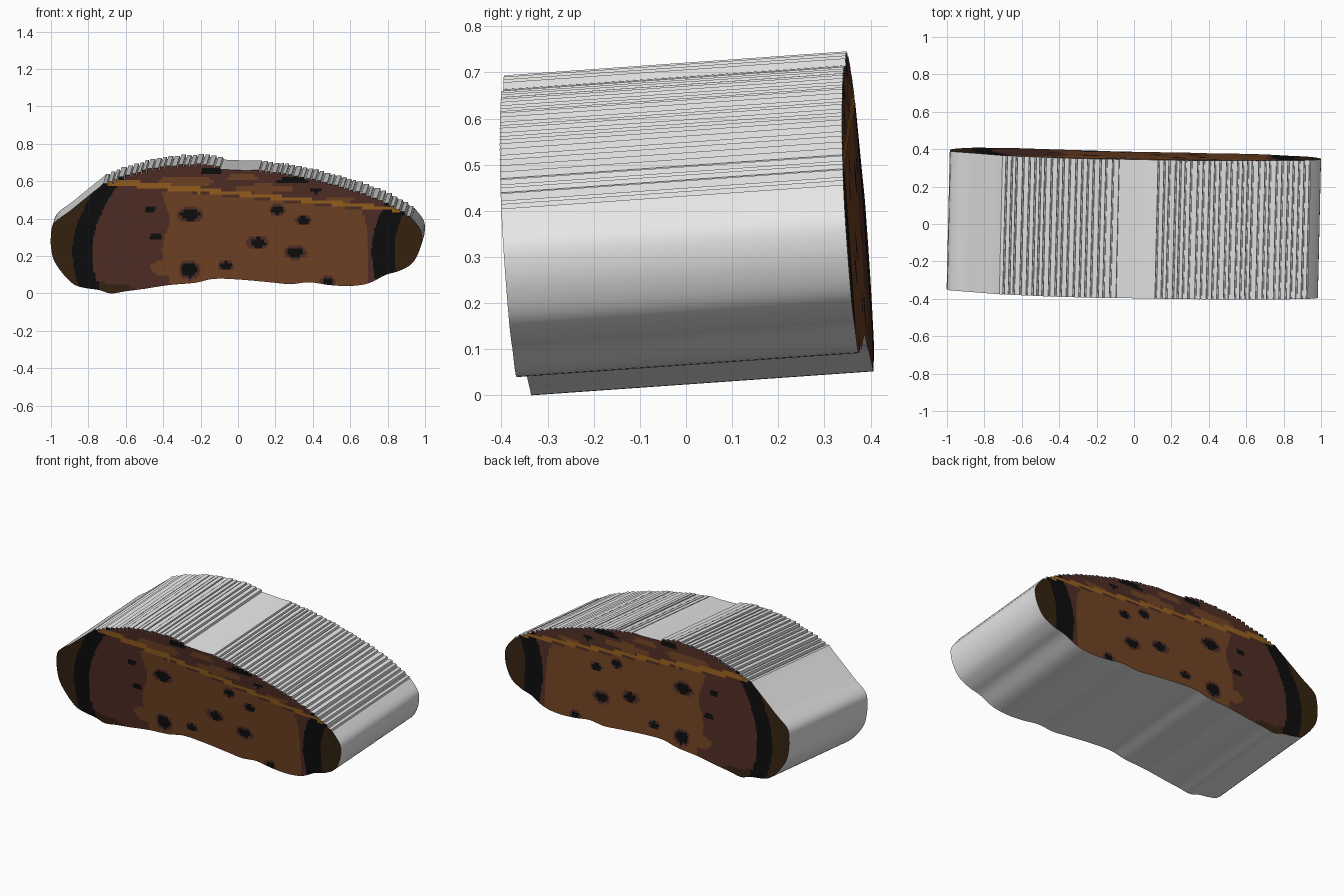
import bpy, bmesh, math, random
from mathutils import Vector

if "Cube" in bpy.data.objects:
    bpy.data.objects.remove(bpy.data.objects["Cube"])

random.seed(4)
DEPTH = Vector((0.017, 0.742, 0.052))        # slightly tilted extrusion


def material(name, rgb):
    m = bpy.data.materials.new(name)
    m.diffuse_color = (*rgb, 1)
    m.use_nodes = True
    m.node_tree.nodes["Principled BSDF"].inputs["Base Color"].default_value = m.diffuse_color
    return m


wall_grey = material("pale grey", (0.8, 0.8, 0.8))
cap_mats = [material("warm brown", (0.160, 0.055, 0.017)),
            material("reddish brown", (0.080, 0.026, 0.018)),
            material("black", (0.004, 0.004, 0.004)),
            material("dark olive brown", (0.035, 0.016, 0.005)),
            material("gold", (0.300, 0.115, 0.012))]
BROWN, RED, BLACK, OLIVE, GOLD = range(5)

# Silhouette of the front end: top from left to right, then underside back to the left
top = [(-1, .31), (-.985, .375), (-.9, .44), (-.82, .505), (-.72, .58), (-.6, .625), (-.45, .665),
       (-.3, .683), (-.18, .685), (-.09, .665), (.09, .655), (.25, .635), (.4, .605),
       (.55, .565), (.7, .515), (.82, .465), (.92, .405), (.97, .35), (.983, .30)]
under = [(.97, .23), (.93, .16), (.86, .12), (.79, .10), (.70, .055), (.6, .04), (.49, .045),
         (.38, .06), (.28, .05), (.17, .06), (0, .075), (-.13, .078), (-.23, .057),
         (-.37, .045), (-.5, .025), (-.6, .012), (-.68, 0), (-.74, .018), (-.82, .03),
         (-.88, .05), (-.94, .11), (-.985, .18), (-1, .25)]


def spline(pts, steps=4):
    out = []
    n = len(pts)
    for i in range(n):
        a, b, c, d = (Vector(pts[(i + k) % n]) for k in (-1, 0, 1, 2))
        for s in range(steps):
            t = s / steps
            out.append(b + (c - a) * t / 2 + (a - 2.5 * b + 2 * c - d / 2) * t * t
                       + (1.5 * (b - c) + (d - a) / 2) * t ** 3)
    return out


def height(x):
    for (xa, za), (xb, zb) in zip(top, top[1:]):
        if xa <= x <= xb:
            return za + (zb - za) * (x - xa) / (xb - xa)


def ridges(x0, x1):
    # stepped teeth across the top surface
    out, x = [], x0
    while x < x1 - 0.03:
        w = random.uniform(.015, .028)
        z, h = height(x + w / 2), random.uniform(.004, .010)
        out += [(x, z + h), (x + w, z + h), (x + w + .002, z - .006), (x + w + .007, z - .006)]
        x += w + .009
    return [Vector(p) for p in out]


smooth = spline(top + under)
cut = len(top) * 4
upper, lower = smooth[:cut], smooth[cut:]
outline = ([p for p in upper if p.x < -.725] + ridges(-.72, -.09)
           + [p for p in upper if -.085 < p.x < .085] + ridges(.09, .95)
           + [p for p in upper if p.x > .955] + lower)


def on_front(p):
    return Vector((p[0], -.351 - .023 * p[0] - .07 * p[1], p[1]))


def make_object(name, bm, mats):
    me = bpy.data.meshes.new(name)
    bm.to_mesh(me)
    bm.free()
    for m in mats:
        me.materials.append(m)
    ob = bpy.data.objects.new(name, me)
    bpy.context.collection.objects.link(ob)
    return ob


# Wall around the body
bm = bmesh.new()
front = [bm.verts.new(on_front(p)) for p in outline]
back = [bm.verts.new(v.co + DEPTH) for v in front]
n = len(front)
for i in range(n):
    j = (i + 1) % n
    bm.faces.new((front[i], front[j], back[j], back[i]))
bm.normal_update()
if sum(f.normal.z * (f.calc_center_median().z - .35) for f in bm.faces) < 0:
    bmesh.ops.reverse_faces(bm, faces=bm.faces[:])
wall = make_object("body_wall", bm, [wall_grey])
bpy.context.view_layer.objects.active = wall
wall.select_set(True)
bpy.ops.object.shade_smooth_by_angle(angle=math.radians(25))

# Painted pattern on the ends: spots are x, z, half width, half height
spots = [(-.47, .45, .03, .022), (-.255, .42, .05, .03), (-.44, .30, .035, .02),
         (.105, .27, .042, .027), (.305, .22, .045, .027), (.21, .445, .032, .022),
         (.35, .39, .032, .02), (.415, .55, .032, .015), (-.26, .125, .042, .038),
         (-.065, .15, .032, .02), (.48, .065, .032, .02), (.29, .605, .09, .014),
         (-.14, .655, .06, .018)]
patches = [(-.34, .14, .13, .05), (-.28, .60, .15, .03), (.14, .56, .16, .025),
           (.02, .62, .08, .02), (.55, .50, .08, .015)]


def inside(x, z, e, grow=1):
    return ((x - e[0]) / (e[2] * grow)) ** 2 + ((z - e[1]) / (e[3] * grow)) ** 2 < 1


def pattern(x, z):
    stripe = .532 - .098 * x
    bend = 1.1 * (z - .22) ** 2
    if -.73 < x < .87 and abs(z - stripe) < (.017 if x < -.2 else .011):
        return GOLD
    left, right = -.885 + bend, .715 + bend
    if x < left or x > right + .12:
        return OLIVE
    if x < left + .105 or x > right:
        return BLACK
    if any(inside(x, z, s) for s in spots):
        return BLACK
    if any(inside(x, z, s, 1.4) for s in spots):
        return RED
    if x < -.55 and z < .03 + .12 * (-.5 - x):
        return OLIVE
    if any(inside(x, z, p) for p in patches):
        return BROWN
    main = -.385 + .02 * math.sin(z * 20) < x < .69 - .3 * max(0, z - .36)
    return BROWN if main and z < stripe - .02 else RED


# End faces, cut into a fine grid and coloured by the pattern
bm = bmesh.new()
bm.faces.new([bm.verts.new(on_front(p)) for p in outline])
bmesh.ops.triangulate(bm, faces=bm.faces[:])
STEP = .016
for axis, lo, hi in ((0, -1, 1), (2, 0, .7)):
    for k in range(1, int((hi - lo) / STEP) + 1):
        co, no = Vector((0, 0, 0)), Vector((0, 0, 0))
        co[axis], no[axis] = lo + k * STEP, 1
        bmesh.ops.bisect_plane(bm, geom=bm.verts[:] + bm.edges[:] + bm.faces[:],
                               dist=1e-6, plane_co=co, plane_no=no)
bm.normal_update()
if sum(f.normal.y * f.calc_area() for f in bm.faces) > 0:
    bmesh.ops.reverse_faces(bm, faces=bm.faces[:])
for f in bm.faces:
    c = f.calc_center_bounds()
    f.material_index = pattern(c.x, c.z)
bm_back = bm.copy()
bmesh.ops.translate(bm_back, verts=bm_back.verts[:], vec=DEPTH)
bmesh.ops.reverse_faces(bm_back, faces=bm_back.faces[:])
make_object("front_end", bm, cap_mats)
make_object("back_end", bm_back, cap_mats)
